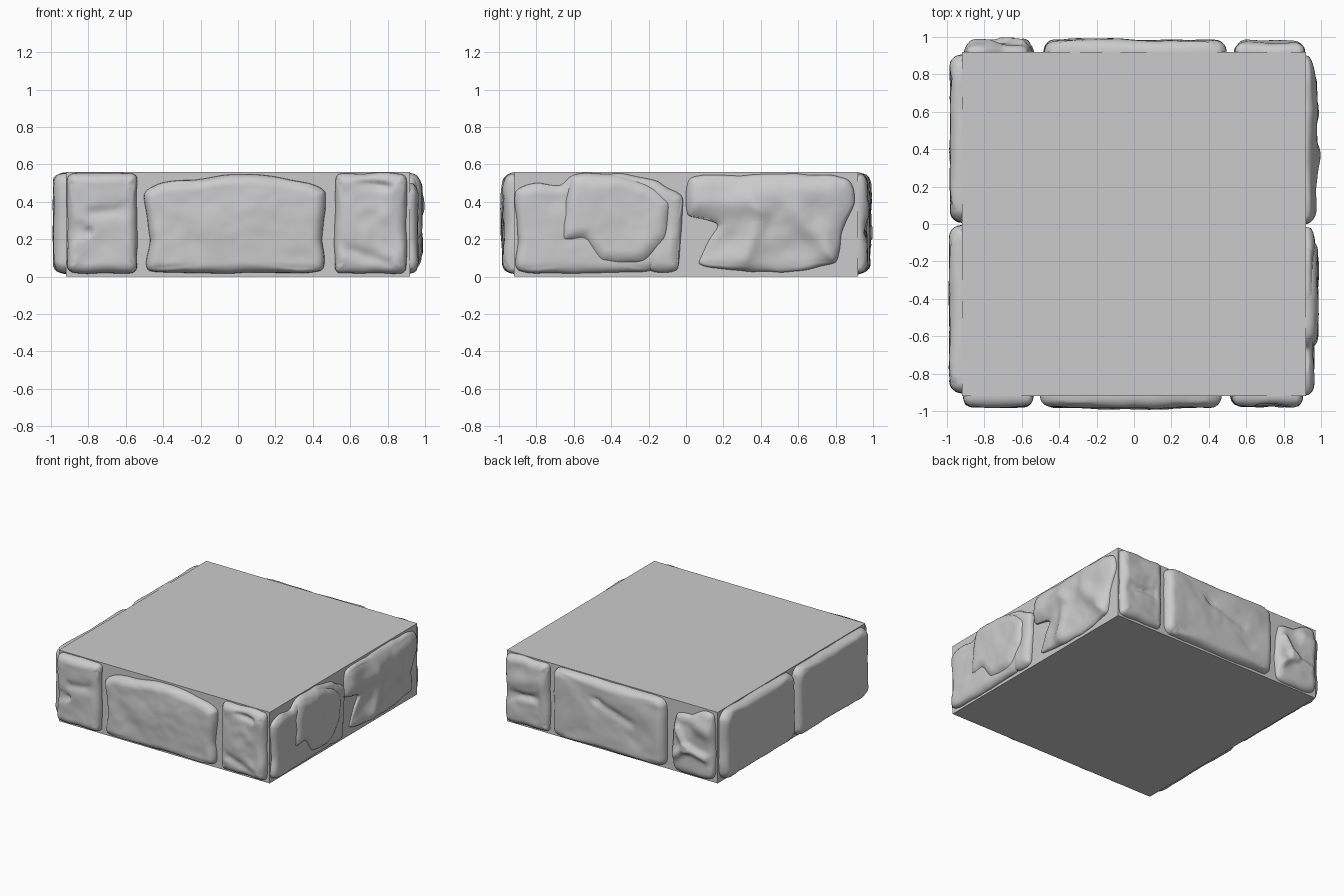
import bpy, bmesh
from mathutils import Vector, noise
from mathutils.geometry import intersect_point_line

cube = bpy.data.objects.get("Cube")
if cube:
    bpy.data.objects.remove(cube, do_unlink=True)

WALL, HEIGHT = 0.92, 0.56
RINGS, STEPS = 26, 10

stone_grey = bpy.data.materials.new("stone grey")
stone_grey.use_nodes = True
grey = (0.6, 0.6, 0.6, 1)
stone_grey.diffuse_color = grey
stone_grey.node_tree.nodes["Principled BSDF"].inputs["Base Color"].default_value = grey

# Each wall turns (along, height, out) into a position
WALLS = {
    "front": lambda a, z, d: (a, -WALL - d, z),
    "back": lambda a, z, d: (a, WALL + d, z),
    "right": lambda a, z, d: (-WALL - d, a, z),
    "left": lambda a, z, d: (WALL + d, a, z),
}


def finish(bm, name, smooth):
    bmesh.ops.recalc_face_normals(bm, faces=bm.faces)
    mesh = bpy.data.meshes.new(name)
    bm.to_mesh(mesh)
    bm.free()
    mesh.materials.append(stone_grey)
    for poly in mesh.polygons:
        poly.use_smooth = smooth
    obj = bpy.data.objects.new(name, mesh)
    bpy.context.collection.objects.link(obj)


def smooth_outline(points):
    """Rounded closed curve through a few points, with a chipped wobble."""
    pts = [Vector((a, z, 0)) for a, z in points]
    n, out = len(pts), []
    for i in range(n):
        p0, p1, p2, p3 = (pts[(i + k) % n] for k in (-1, 0, 1, 2))
        m1, m2 = (p2 - p0) * 0.3, (p3 - p1) * 0.3
        limit = (p2 - p1).length
        m1, m2 = (m * min(1, limit / max(m.length, 1e-6)) for m in (m1, m2))
        for s in range(STEPS):
            t = s / STEPS
            h = t * t * (3 - 2 * t)
            p = p1 * (1 - h) + p2 * h + m1 * t * (1 - t) ** 2 - m2 * t * t * (1 - t)
            wobble = noise.noise_vector(p * 9) * 0.008
            out.append(p + Vector((wobble.x, wobble.y, 0)))
    return out


def segment_distance(p, start, end):
    near, t = intersect_point_line(p, start, end)
    near = start if t < 0 else end if t > 1 else near
    return (p - near).length


def stone(name, wall, points, depth, marks=(), edge=0.06, rough=0.008):
    """Bulging stone; marks are (a, z, a, z, amount, width) ridges or grooves."""
    place = WALLS[wall]
    rim = smooth_outline(points)
    xs, zs = [p.x for p in rim], [p.y for p in rim]
    centre = Vector((min(xs) + max(xs), min(zs) + max(zs), 0)) / 2
    seed = Vector((0, 0, len(name) + len(wall) * 3))
    strokes = [(Vector((a, b, 0)), Vector((c, d, 0)), amount, width)
               for a, b, c, d, amount, width in marks]

    def relief(p):
        inset = min((p - q).length for q in rim)
        k = min(inset / edge, 1)
        rise = (1 - (1 - k) ** 2) ** 0.5
        bump = noise.noise(p * 6 + seed) + 0.4 * noise.noise(p * 14 + seed)
        d = depth + rough * bump
        for start, end, amount, width in strokes:
            gap = segment_distance(p, start, end) / width
            d += amount * 2.718 ** (-gap * gap)
        return min(d * rise, 0.078)

    bm = bmesh.new()
    loops = [[bm.verts.new(place(p.x, p.y, -0.02)) for p in rim]]
    for r in range(RINGS):
        scale = 1 - (r / RINGS) ** 1.5
        ring = [centre + (p - centre) * scale for p in rim]
        loops.append([bm.verts.new(place(p.x, p.y, relief(p))) for p in ring])
    n = len(rim)
    for low, high in zip(loops, loops[1:]):
        for i in range(n):
            j = (i + 1) % n
            bm.faces.new((low[i], low[j], high[j], high[i]))
    tip = bm.verts.new(place(centre.x, centre.y, relief(centre)))
    for i in range(n):
        bm.faces.new((loops[-1][i], loops[-1][(i + 1) % n], tip))
    bm.faces.new(list(reversed(loops[0])))
    finish(bm, name, True)


def block(a0, a1, z0=0.02, z1=0.55, cut=0.03):
    """Outline of a block with knocked-off corners."""
    return [(a0 + cut, z0), (a1 - cut, z0), (a1, z0 + cut), (a1, z1 - cut),
            (a1 - cut, z1), (a0 + cut, z1), (a0, z1 - cut), (a0, z0 + cut)]


# Plain slab behind the stones
bm = bmesh.new()
bmesh.ops.create_cube(bm, size=1)
for v in bm.verts:
    v.co = (v.co.x * WALL * 2, v.co.y * WALL * 2, (v.co.z + 0.5) * HEIGHT)
finish(bm, "core_slab", False)

# Front wall
stone("front_right_stone", "front", block(-0.91, -0.54), 0.06,
      [(-0.95, 0.23, -0.8, 0.24, -0.03, 0.02), (-0.78, 0.34, -0.58, 0.36, -0.014, 0.03)])
stone("front_middle_stone", "front",
      [(-0.47, 0.03), (0, 0.02), (0.44, 0.03), (0.45, 0.2), (0.47, 0.44), (0.4, 0.49),
       (0.22, 0.53), (0, 0.55), (-0.23, 0.52), (-0.42, 0.5), (-0.5, 0.44), (-0.47, 0.2)],
      0.06, [(-0.1, 0.3, 0.1, 0.35, 0.012, 0.14)])
stone("front_left_stone", "front", block(0.52, 0.9), 0.055,
      [(0.68, 0.5, 0.8, 0.48, -0.02, 0.02), (0.55, 0.16, 0.8, 0.07, -0.012, 0.03)], rough=0.014)

# Back wall
stone("back_left_stone", "back", block(0.54, 0.91), 0.05,
      [(0.92, 0.25, 0.62, 0.27, -0.025, 0.025), (0.85, 0.36, 0.6, 0.4, 0.012, 0.06)])
stone("back_middle_stone", "back", block(-0.48, 0.49, cut=0.05), 0.062,
      [(0.13, 0.52, 0.1, 0.4, -0.015, 0.03), (0.1, 0.4, -0.2, 0.3, -0.015, 0.03),
       (-0.1, 0.45, -0.3, 0.4, 0.012, 0.08)])
stone("back_right_stone", "back",
      [(-0.88, 0.03), (-0.56, 0.03), (-0.54, 0.3), (-0.57, 0.46), (-0.7, 0.49),
       (-0.8, 0.54), (-0.89, 0.52), (-0.91, 0.25)], 0.042,
      [(-0.6, 0.36, -0.68, 0.23, 0.028, 0.03), (-0.68, 0.23, -0.57, 0.15, 0.028, 0.03),
       (-0.68, 0.23, -0.84, 0.19, 0.025, 0.03), (-0.78, 0.42, -0.86, 0.4, 0.025, 0.06)])

# Left wall: layered stone, then a worn one
stone("left_front_stone", "left",
      [(-0.89, 0.03), (-0.5, 0.02), (-0.2, 0.03), (-0.09, 0.1), (-0.07, 0.4), (-0.15, 0.51),
       (-0.35, 0.55), (-0.6, 0.54), (-0.67, 0.49), (-0.8, 0.5), (-0.91, 0.45), (-0.9, 0.2)],
      0.042)
stone("left_front_upper_layer", "left",
      [(-0.67, 0.2), (-0.55, 0.19), (-0.45, 0.07), (-0.22, 0.07), (-0.1, 0.2), (-0.08, 0.4),
       (-0.2, 0.5), (-0.4, 0.55), (-0.62, 0.53)], 0.064, edge=0.08)
stone("left_middle_chip", "left",
      [(-0.21, 0.05), (-0.05, 0.04), (-0.03, 0.2), (-0.02, 0.42), (-0.09, 0.47), (-0.19, 0.5)],
      0.045)
stone("left_back_stone", "left",
      [(0.01, 0.33), (0.02, 0.53), (0.3, 0.54), (0.6, 0.55), (0.86, 0.52), (0.9, 0.4),
       (0.83, 0.22), (0.8, 0.08), (0.6, 0.03), (0.3, 0.03), (0.07, 0.07), (0.17, 0.28)],
      0.04, [(0.05, 0.4, 0.35, 0.38, 0.014, 0.06), (0.4, 0.34, 0.3, 0.06, 0.022, 0.05),
             (0.6, 0.34, 0.8, 0.1, 0.022, 0.06), (0.36, 0.42, 0.75, 0.46, 0.02, 0.08),
             (0.45, 0.1, 0.65, 0.16, -0.014, 0.08), (0.08, 0.12, 0.2, 0.2, -0.02, 0.08)],
      edge=0.09)

# Right wall: two broad smooth stones
stone("right_back_stone", "right", block(0.01, 0.9, cut=0.06), 0.062)
stone("right_front_stone", "right", block(-0.9, -0.01, cut=0.05), 0.066)
